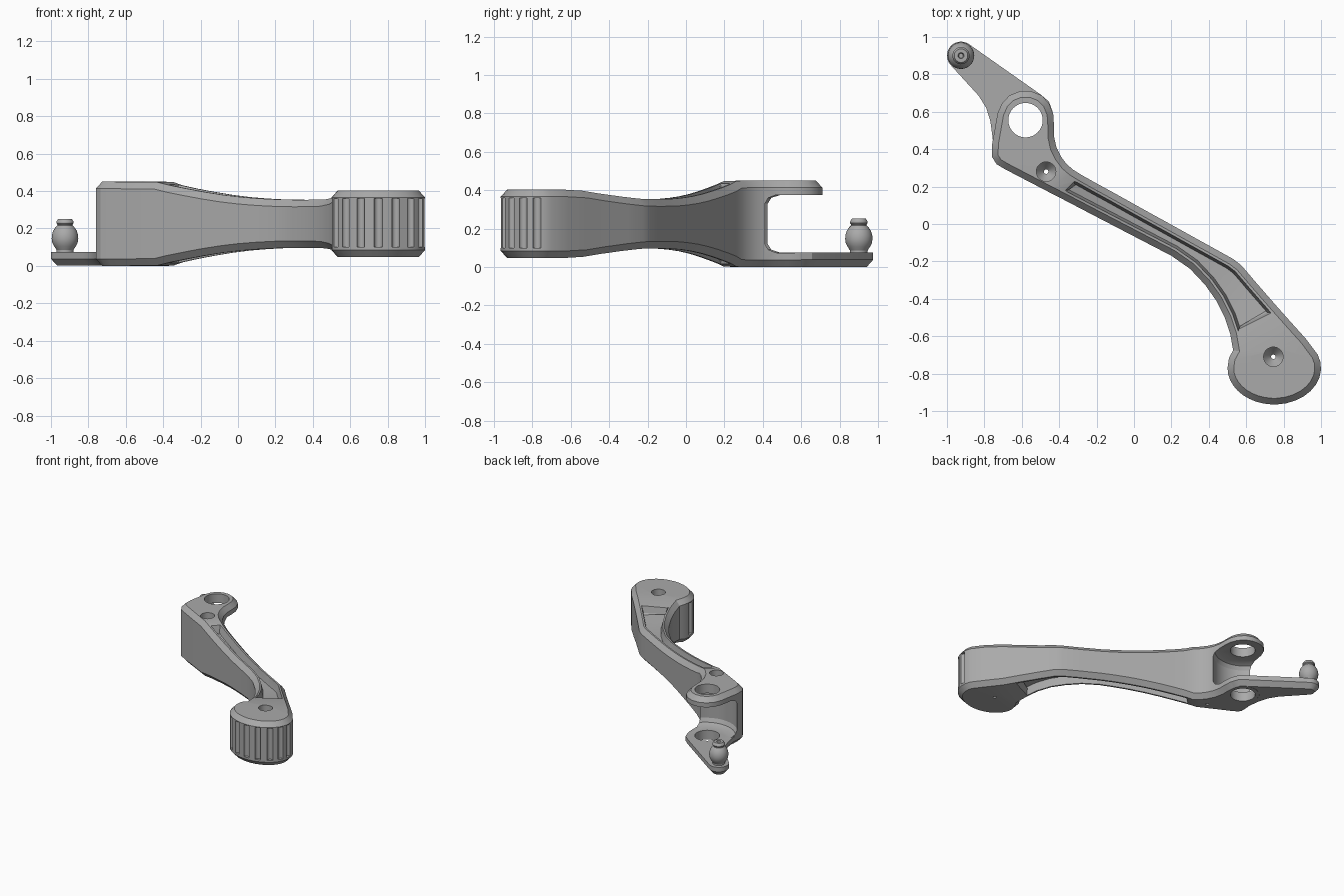
import bpy, bmesh, math
from mathutils import Vector

if "Cube" in bpy.data.objects:
    bpy.data.objects.remove(bpy.data.objects["Cube"])

MID = 0.225   # height of the horizontal symmetry plane
grey = bpy.data.materials.new("satin grey")
grey.diffuse_color = (0.40, 0.40, 0.40, 1)
grey.use_nodes = True
grey.node_tree.nodes["Principled BSDF"].inputs["Base Color"].default_value = grey.diffuse_color


def make(name, rings, caps=None):
    """Skin a stack of equal-length rings; caps = list of index tuples for the ends."""
    bm = bmesh.new()
    vs = [[bm.verts.new(p) for p in r] for r in rings]
    n = len(rings[0])
    for a, b in zip(vs, vs[1:]):
        for i in range(n):
            bm.faces.new((a[i], a[(i + 1) % n], b[(i + 1) % n], b[i]))
    for ring in (vs[0], vs[-1]):
        for c in caps or [tuple(range(n))]:
            bm.faces.new([ring[i] for i in c])
    bmesh.ops.recalc_face_normals(bm, faces=bm.faces)
    me = bpy.data.meshes.new(name)
    bm.to_mesh(me)
    bm.free()
    ob = bpy.data.objects.new(name, me)
    bpy.context.collection.objects.link(ob)
    me.materials.append(grey)
    return ob


def inset(pts, d):
    """Mitred inward offset of a counter-clockwise outline."""
    out = []
    for i, p in enumerate(pts):
        p = Vector(p)
        e1 = (p - Vector(pts[i - 1])).normalized()
        e2 = (Vector(pts[(i + 1) % len(pts)]) - p).normalized()
        n1, n2 = Vector((-e1.y, e1.x)), Vector((-e2.y, e2.x))
        out.append(p + (n1 + n2) * d / max(0.6, 1 + n1.dot(n2)))
    return out


def arc(cx, cy, rx, ry, a0, a1, n):
    return [(cx + rx * math.cos(math.radians(a0 + (a1 - a0) * i / n)),
             cy + ry * math.sin(math.radians(a0 + (a1 - a0) * i / n))) for i in range(n + 1)]


def flat(pts, z):
    return [(p[0], p[1], z) for p in pts]


def lathe(name, x, y, profile, n=40):
    return make(name, [flat(arc(x, y, r, r, 0, 360 * (n - 1) / n, n - 1), z) for r, z in profile])


def boolean(ob, other, op='DIFFERENCE'):
    other.hide_render = True
    m = ob.modifiers.new(op, 'BOOLEAN')
    m.operation, m.solver, m.object = op, 'EXACT', other
    bpy.context.view_layer.objects.active = ob
    bpy.ops.object.modifier_apply(modifier=m.name)
    bpy.data.objects.remove(other)


# lever stations from fork tip to pad: inner rail x,y, outer rail x,y, half height
S = [(-.61, .71, -.55, .71, .225), (-.665, .688, -.495, .688, .225),
     (-.705, .647, -.455, .647, .225), (-.73, .59, -.432, .59, .225),
     (-.742, .52, -.428, .53, .225), (-.758, .43, -.428, .47, .225),
     (-.76, .36, -.415, .41, .225), (-.735, .32, -.39, .36, .225),
     (-.69, .293, -.36, .32, .225), (-.45, .168, -.325, .29, .223),
     (-.38, .132, -.28, .262, .206), (-.29, .085, -.20, .217, .188),
     (-.2, .038, -.11, .168, .171), (-.1, -.014, -.015, .115, .155),
     (0, -.066, .08, .062, .143), (.1, -.118, .175, .01, .135),
     (.2, -.17, .27, -.043, .13), (.3, -.24, .42, -.126, .128),
     (.38, -.325, .53, -.187, .129), (.44, -.41, .575, -.222, .131),
     (.485, -.5, .65, -.31, .141), (.515, -.59, .75, -.425, .157),
     (.53, -.675, .83, -.515, .172), (.508, -.715, .92, -.615, .178)]
PAD = (.75, -.77, .25, .195)
left = [s[:2] for s in S] + arc(*PAD, 180, 267, 9)
right = [s[2:4] for s in S] + arc(*PAD, 21, -87, 9)
half = [s[4] for s in S] + [.178] * 10

# lever body with chamfered rim
outline = left + right[::-1]
hs = half + half[::-1]
N, K = len(outline), len(left)
top_in = inset(outline, .033)


def ring(pts, sign, drop):
    return [(p[0], p[1], MID + sign * (h - drop)) for p, h in zip(pts, hs)]


strips = [(i, i + 1, N - 2 - i, N - 1 - i) for i in range(K - 1)]
body = make("lever_body", [ring(top_in, -1, 0), ring(outline, -1, .037),
                           ring(outline, 1, .037), ring(top_in, 1, 0)], strips)

# fork slot around the pivot
slot = []
for r, z in ((.19, .074), (.225, .09), (.24, .12), (.24, .33), (.225, .36), (.19, .376)):
    slot.append(flat(arc(-.58, .585, r, r, 180, 360, 24) + [(-.58 + r, 1), (-.58 - r, 1)], z))
boolean(body, make("slot_cutter", slot))

# lower fork plate reaching out to the ball stud
plate = ([(-.445, .5), (-.435, .6), (-.455, .655), (-.5, .693)]
         + arc(-.925, .9, .075, .075, 56, 218, 16)
         + [(-.83, .685), (-.79, .62), (-.768, .55), (-.757, .47), (-.748, .38), (-.6, .33), (-.46, .4)])
boolean(body, make("lower_plate", [flat(inset(plate, .033), .001), flat(plate, .038),
                                   flat(plate, .075)]), 'UNION')

# pivot hole through both fork plates
boolean(body, lathe("pivot_cutter", -.58, .555, [(.092, -.2), (.092, .7)]))

# long recesses on both faces of the arm
P = S[9:22] + [(.523, -.635, .81, -.49, .168)]
rec = [s[:2] for s in P] + [s[2:4] for s in P][::-1]
rh = [s[4] for s in P] + [s[4] for s in P][::-1]
M = len(rec)
rec_strips = [(i, i + 1, M - 2 - i, M - 1 - i) for i in range(len(P) - 1)]
for sign in (1, -1):
    rings = [[(p[0], p[1], MID + sign * (h + dz)) for p, h in zip(inset(rec, d), rh)]
             for d, dz in ((.042, .08), (.046, 0), (.06, -.06))]
    boolean(body, make("recess_cutter", rings, rec_strips))

# stepped screw wells in the head and the pad
for x, y, t in ((-.47, .28, .45), (.745, -.71, .403)):
    boolean(body, lathe("well_cutter", x, y, [(.012, -.1), (.012, t - .14), (.03, t - .12),
                                              (.052, t - .09), (.052, t + .1)], 28))

# grip flutes round the pad
for k in range(-4, 5):
    x, y = arc(*PAD, 270 + 22 * k, 0, 1)[0]
    boolean(body, lathe("flute_cutter", x, y, [(.022, .1), (.022, .36)], 16))

# ball stud at the end of the lower plate
stud = lathe("ball_stud", -.925, .9, [
    (.045, .06), (.045, .085), (.058, .105), (.068, .125), (.071, .145), (.070, .165),
    (.063, .188), (.050, .207), (.041, .216), (.041, .222), (.046, .228), (.046, .236),
    (.036, .252), (.016, .252), (.012, .235)])

for ob in (body, stud):
    bpy.ops.object.select_all(action='DESELECT')
    ob.select_set(True)
    bpy.context.view_layer.objects.active = ob
    bpy.ops.object.shade_smooth_by_angle(angle=math.radians(25))
